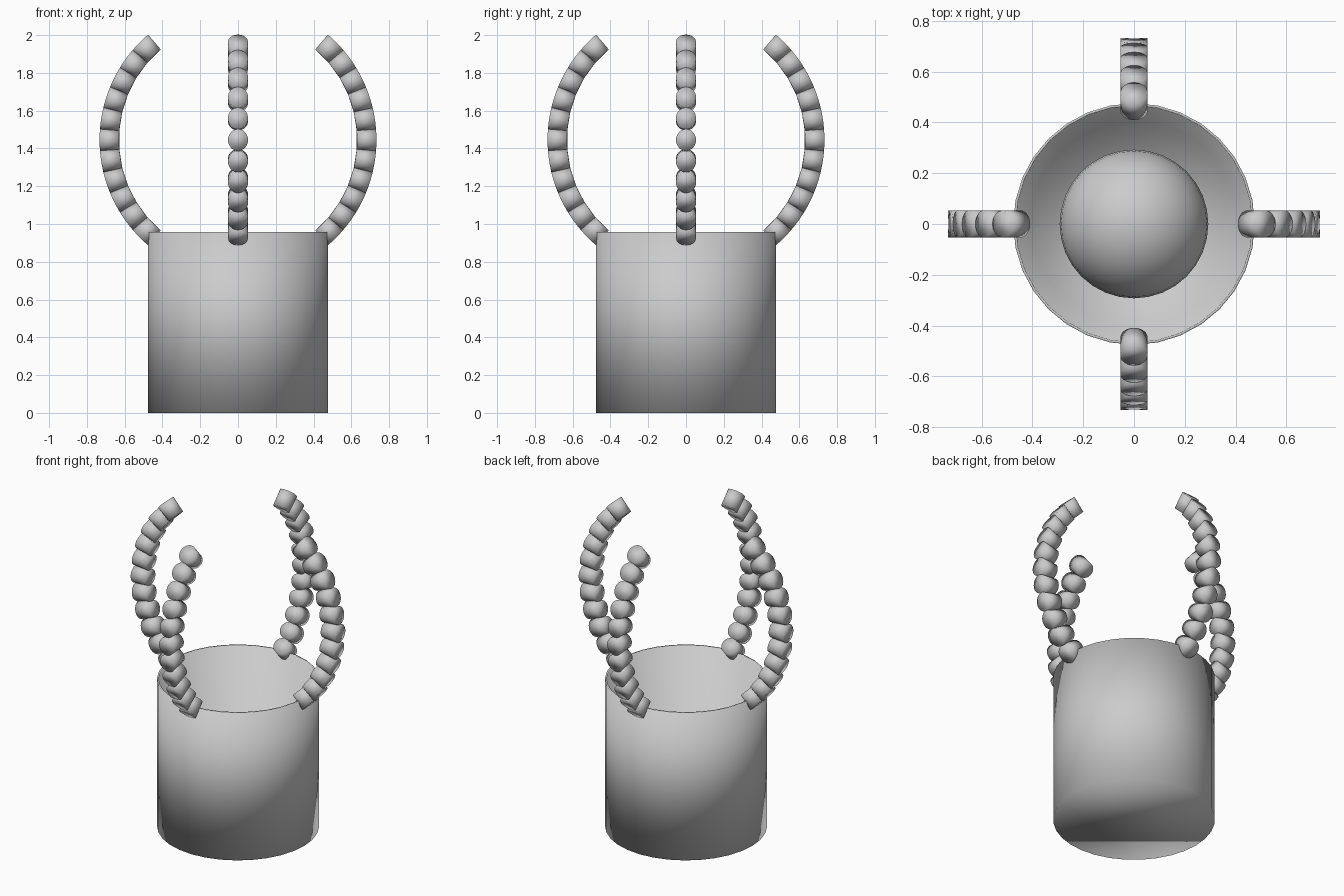
import bpy
import bmesh
from math import sin, cos, pi, radians

cube = bpy.data.objects.get("Cube")
if cube:
    bpy.data.objects.remove(cube, do_unlink=True)

SIDES = 32

grey = bpy.data.materials.new("plain grey")
grey.use_nodes = True
grey.diffuse_color = (0.6, 0.6, 0.6, 1)
grey.node_tree.nodes["Principled BSDF"].inputs["Base Color"].default_value = (0.6, 0.6, 0.6, 1)


def finish(name, bm):
    """Turn a bmesh into a smooth grey object."""
    bmesh.ops.recalc_face_normals(bm, faces=bm.faces)
    for f in bm.faces:
        f.smooth = True
    mesh = bpy.data.meshes.new(name)
    bm.to_mesh(mesh)
    bm.free()
    mesh.materials.append(grey)
    obj = bpy.data.objects.new(name, mesh)
    bpy.context.collection.objects.link(obj)
    return obj


def loft(bm, rings):
    """Join rings of points with quads and cap both ends."""
    loops = [[bm.verts.new(p) for p in ring] for ring in rings]
    n = len(loops[0])
    for a, b in zip(loops, loops[1:]):
        for i in range(n):
            j = (i + 1) % n
            bm.faces.new((a[i], a[j], b[j], b[i]))
    bm.faces.new(loops[0][::-1])
    bm.faces.new(loops[-1])


turns = [2 * pi * i / SIDES for i in range(SIDES)]

# Cup: outer wall, thin rim, tapering inner wall and floor
cup_profile = [(0.476, 0), (0.476, 0.957), (0.466, 0.957), (0.405, 0.06)]
bm = bmesh.new()
loft(bm, [[(r * cos(t), r * sin(t), z) for t in turns] for r, z in cup_profile])
finish("cup", bm)

# Ball resting inside the cup
bm = bmesh.new()
bmesh.ops.create_uvsphere(bm, u_segments=SIDES, v_segments=16, radius=0.293)
bmesh.ops.translate(bm, verts=bm.verts, vec=(0, 0, 0.35))
finish("ball", bm)

# Arms: short radial drums strung along an arc, each widening outward
ARC_Z, INNER, OUTER = 1.445, 0.63, 0.733
STEP = radians(9)
BEADS = 11


def bead_ring(radius, angle):
    ring = []
    for t in turns:
        a = angle + cos(t) * STEP / 2
        ring.append((radius * cos(a), 0.053 * sin(t), ARC_Z + radius * sin(a)))
    return ring


bm = bmesh.new()
for k in range(BEADS):
    angle = (k - BEADS // 2) * STEP
    loft(bm, [bead_ring(INNER, angle), bead_ring(OUTER, angle)])
arm = finish("left_arm", bm)

for i, name in enumerate(("back_arm", "right_arm", "front_arm"), 1):
    copy = bpy.data.objects.new(name, arm.data)
    copy.rotation_euler.z = i * pi / 2
    bpy.context.collection.objects.link(copy)
